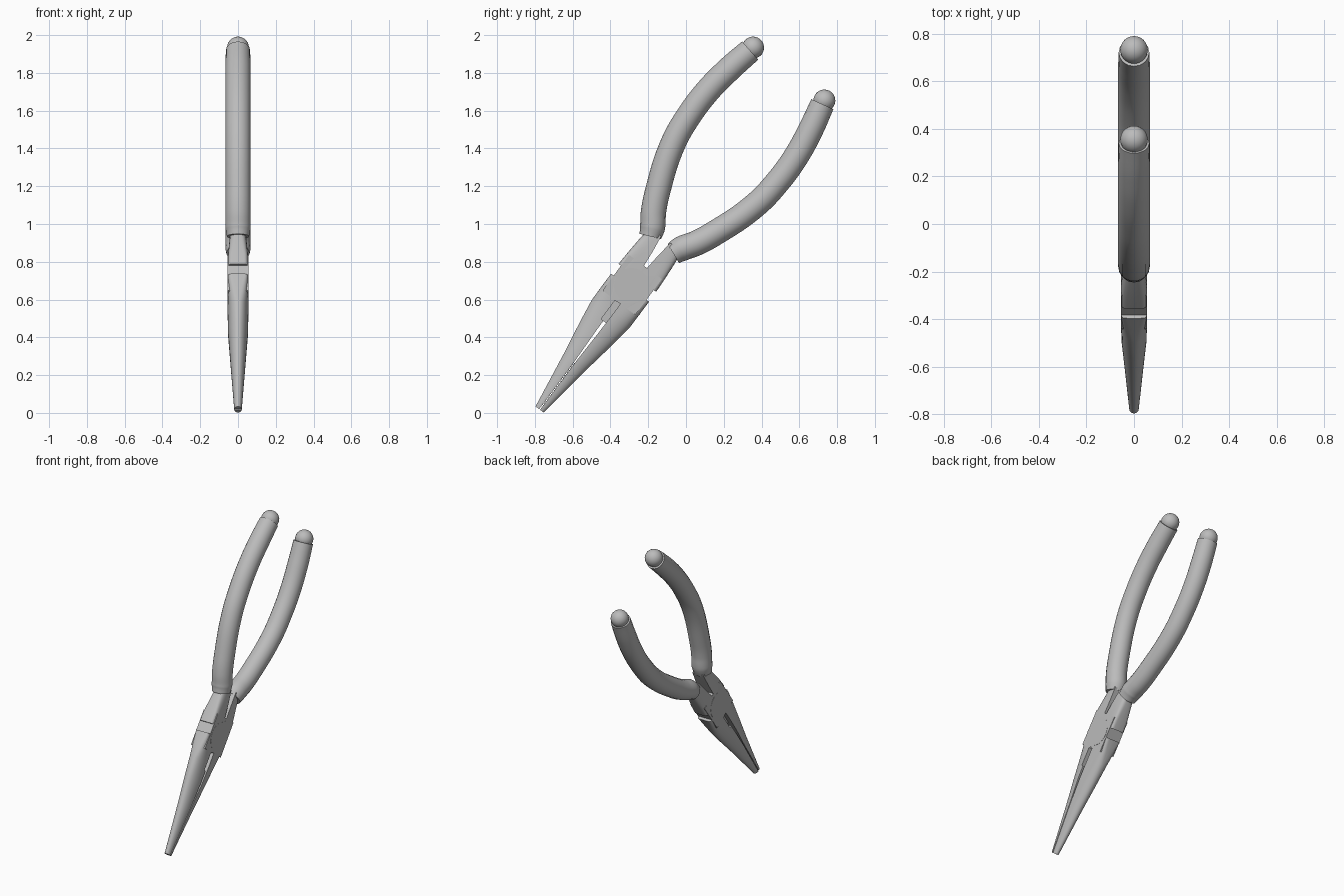
import bpy, bmesh, math
from mathutils import Matrix, Vector

cube = bpy.data.objects.get("Cube")
if cube:
    bpy.data.objects.remove(cube)

# Single grey material
grey = bpy.data.materials.new("plain_grey")
grey.use_nodes = True
colour = (0.5, 0.5, 0.5, 1)
grey.diffuse_color = colour
grey.node_tree.nodes["Principled BSDF"].inputs["Base Color"].default_value = colour

# Parts are modelled in tool space: z runs from jaw tip to handles, y across
PLACE = Matrix.Translation((0, -0.775, 0.018)) @ Matrix.Rotation(math.radians(-36.6), 4, "X")
parts = []


def finish(name, data):
    obj = bpy.data.objects.new(name, data)
    bpy.context.scene.collection.objects.link(obj)
    data.materials.append(grey)
    obj.matrix_world = PLACE
    parts.append(obj)
    return obj


def mesh_part(name, bm):
    bmesh.ops.recalc_face_normals(bm, faces=bm.faces)
    mesh = bpy.data.meshes.new(name)
    bm.to_mesh(mesh)
    bm.free()
    return finish(name, mesh)


def add_box(bm, centre, size):
    m = Matrix.Translation(centre) @ Matrix.Diagonal((*size, 1))
    bmesh.ops.create_cube(bm, size=1, matrix=m)


def box(name, centre, size):
    bm = bmesh.new()
    add_box(bm, centre, size)
    return mesh_part(name, bm)


def loft(name, side, sections, steps=24):
    """Skin sections (along, outer, inner, half width, squareness), flat inside."""
    bm = bmesh.new()
    rings = []
    for along, outer, inner, half, power in sections:
        ring = []
        for i in range(steps + 1):
            t = math.pi * i / steps
            c, s = math.cos(t), max(math.sin(t), 0)
            x = math.copysign(abs(c) ** (2 / power), c) * half
            y = inner + (outer - inner) * s ** (2 / power)
            ring.append(bm.verts.new((x, side * y, along)))
        rings.append(ring)
    for a, b in zip(rings, rings[1:]):
        for i in range(len(a)):
            j = (i + 1) % len(a)
            bm.faces.new((a[i], a[j], b[j], b[i]))
    bm.faces.new(rings[0])
    bm.faces.new(rings[-1])
    return mesh_part(name, bm)


def cut(obj, cutter):
    mod = obj.modifiers.new("cut", "BOOLEAN")
    mod.object = cutter
    mod.solver = "EXACT"
    bpy.context.view_layer.objects.active = obj
    bpy.ops.object.modifier_apply(modifier=mod.name)
    parts.remove(cutter)
    bpy.data.objects.remove(cutter)


JAW = [(0, 0.027, 0.003, 0.02, 2), (0.318, 0.074, 0.003, 0.041, 2),
       (0.5, 0.105, 0.008, 0.053, 2), (0.63, 0.124, 0.01, 0.055, 2.3),
       (0.72, 0.125, 0.01, 0.055, 4), (0.803, 0.125, 0.01, 0.055, 9)]
TANG = [(0.868, 0.124, 0.0, 0.055, 7), (0.94, 0.121, 0.01, 0.055, 6),
        (1.03, 0.115, 0.018, 0.049, 4), (1.12, 0.107, 0.03, 0.042, 3)]
GRIP = [(0.076, 1.085), (0.095, 1.13), (0.14, 1.2), (0.187, 1.3), (0.272, 1.55),
        (0.293, 1.72), (0.291, 1.89), (0.268, 2.05), (0.238, 2.19)]

for side, label in ((-1, "front"), (1, "back")):
    # Half-round jaw with a relief pocket on one face
    jaw = loft(label + "_jaw", side, JAW)
    cut(jaw, box("relief_cutter", (-side * 0.05, side * 0.008, 0.64), (0.06, 0.032, 0.122)))

    # Gripping teeth
    bm = bmesh.new()
    for i in range(24):
        z = 0.03 + i * 0.012
        add_box(bm, (0, side * 0.003, z), (0.03 + z * 0.1, 0.004, 0.006))
    mesh_part(label + "_teeth", bm)

    # Tang leading into the grip
    loft(label + "_tang", side, TANG)

    # Curved round grip
    curve = bpy.data.curves.new(label + "_grip", "CURVE")
    curve.dimensions = "3D"
    curve.bevel_depth = 0.067
    curve.bevel_resolution = 6
    curve.resolution_u = 8
    curve.use_fill_caps = True
    spline = curve.splines.new("BEZIER")
    spline.bezier_points.add(len(GRIP) - 1)
    for i, (p, (y, z)) in enumerate(zip(spline.bezier_points, GRIP)):
        p.co = (0, side * y, z)
        p.handle_left_type = p.handle_right_type = "AUTO"
        p.radius = 0.88 if i == 0 else 0.96 if i == len(GRIP) - 1 else 1
    grip = finish(label + "_grip", curve)
    bpy.ops.object.select_all(action="DESELECT")
    grip.select_set(True)
    bpy.context.view_layer.objects.active = grip
    bpy.ops.object.convert(target="MESH")

    # Rounded grip end
    bm = bmesh.new()
    bmesh.ops.create_uvsphere(bm, u_segments=24, v_segments=16, radius=0.058,
                              matrix=Matrix.Translation((0, side * 0.235, 2.212)))
    mesh_part(label + "_grip_end", bm)

# Flat pivot block, web between the jaws and flush rivet
box("pivot_block", (0, 0, 0.822), (0.109, 0.216, 0.236))
box("pivot_web", (0, 0, 0.642), (0.04, 0.03, 0.13))
bm = bmesh.new()
bmesh.ops.create_cone(bm, cap_ends=True, segments=32, radius1=0.093, radius2=0.093, depth=0.111,
                      matrix=Matrix.Translation((0, 0, 0.817)) @ Matrix.Rotation(math.pi / 2, 4, "Y"))
mesh_part("rivet", bm)

# Smooth shading with crisp edges
bpy.ops.object.select_all(action="DESELECT")
for obj in parts:
    obj.select_set(True)
bpy.context.view_layer.objects.active = parts[0]
bpy.ops.object.shade_smooth_by_angle(angle=math.radians(32))
